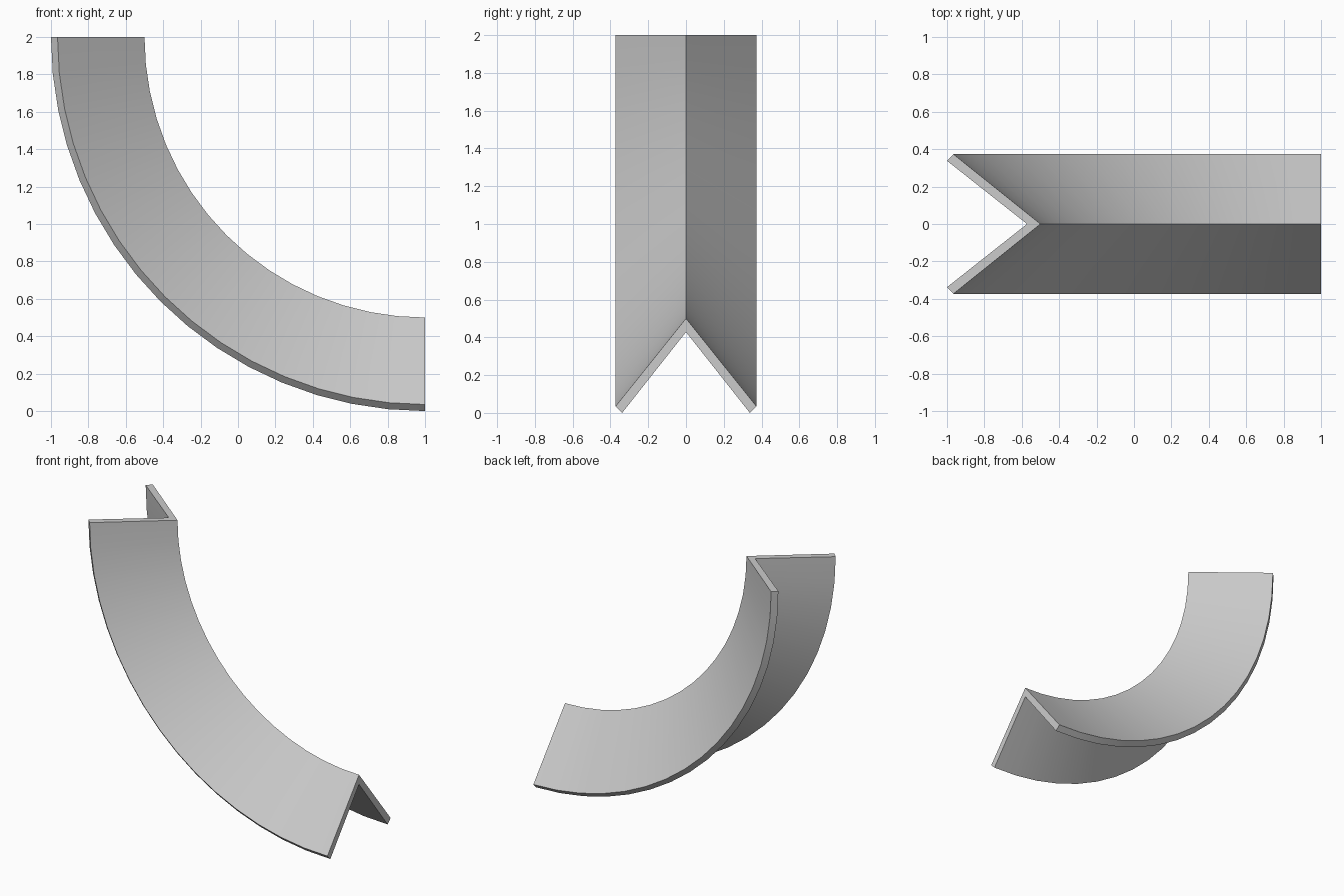
import bpy, bmesh
from math import cos, sin, pi, radians

if "Cube" in bpy.data.objects:
    bpy.data.objects.remove(bpy.data.objects["Cube"])

SEGMENTS = 16                 # steps along the quarter turn
AXIS_X, AXIS_Z = 1.0, 2.0     # centre of the bend (axis runs along y)

# V-shaped cross-section as (radius, y); half of it is mirrored
half = [(1.965, 0.373), (2.0, 0.338)]
profile = [(1.5, 0.0)] + half + [(1.572, 0.0)] + [(r, -y) for r, y in reversed(half)]

bm = bmesh.new()
rings = []
for i in range(SEGMENTS + 1):
    a = i / SEGMENTS * pi / 2
    rings.append([bm.verts.new((AXIS_X - r * cos(a), y, AXIS_Z - r * sin(a)))
                  for r, y in profile])

# Swept walls
n = len(profile)
for a, b in zip(rings, rings[1:]):
    for j in range(n):
        k = (j + 1) % n
        bm.faces.new((a[j], a[k], b[k], b[j]))

# End caps, one quad per leg of the V
for ring in (rings[0], rings[-1]):
    bm.faces.new([ring[j] for j in (0, 1, 2, 3)])
    bm.faces.new([ring[j] for j in (3, 4, 5, 0)])

bmesh.ops.recalc_face_normals(bm, faces=bm.faces)
mesh = bpy.data.meshes.new("curved_angle_strip")
bm.to_mesh(mesh)
bm.free()
strip = bpy.data.objects.new("curved_angle_strip", mesh)
bpy.context.collection.objects.link(strip)

# Smooth along the bend, sharp at the V edges
bpy.context.view_layer.objects.active = strip
strip.select_set(True)
bpy.ops.object.shade_smooth_by_angle(angle=radians(30))
